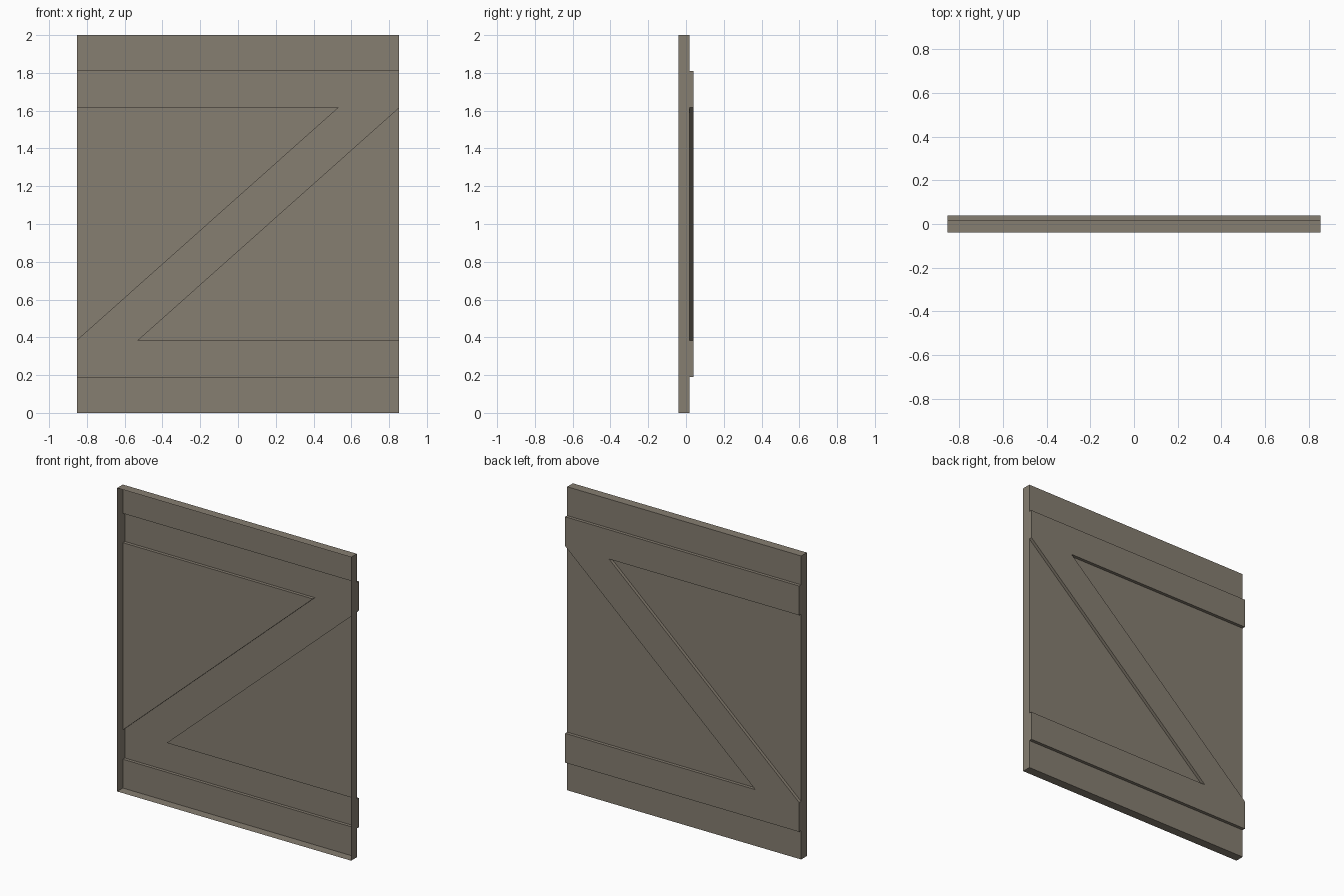
import bpy
import bmesh

cube = bpy.data.objects.get("Cube")
if cube:
    bpy.data.objects.remove(cube, do_unlink=True)

wood = bpy.data.materials.new("weathered_wood")
wood.use_nodes = True
colour = (0.24, 0.21, 0.165, 1)
wood.diffuse_color = colour
bsdf = wood.node_tree.nodes["Principled BSDF"]
bsdf.inputs["Base Color"].default_value = colour
bsdf.inputs["Roughness"].default_value = 0.9

W, H = 0.853, 2.0                       # half width, height
FRONT, PANEL, BACK = -0.04, 0.019, 0.04  # depth of rim, panel and brace
LOW, LOW_IN = 0.19, 0.383               # lower rail edges
HIGH, HIGH_IN = H - LOW, H - LOW_IN     # upper rail edges
TIP = 0.533                             # inner corner of the diagonal


def add_sheet(bm, outline, y):
    """Flat face looking backwards; the outline runs anticlockwise in x, z."""
    bm.faces.new([bm.verts.new((x, y, z)) for x, z in reversed(outline)])


def add_walls(bm, outline, y0, y1):
    """Outward facing walls along the outline."""
    for p, q in zip(outline, outline[1:] + outline[:1]):
        corners = ((q, y0), (p, y0), (p, y1), (q, y1))
        bm.faces.new([bm.verts.new((c[0], y, c[1])) for c, y in corners])


def finish(name, bm):
    bmesh.ops.remove_doubles(bm, verts=bm.verts[:], dist=0.0005)
    mesh = bpy.data.meshes.new(name)
    bm.to_mesh(mesh)
    bm.free()
    mesh.materials.append(wood)
    obj = bpy.data.objects.new(name, mesh)
    bpy.context.scene.collection.objects.link(obj)


def rectangle(z0, z1):
    return [(-W, z0), (W, z0), (W, z1), (-W, z1)]


# Door panel: open at the front, with a rim, its back cut out around the brace
panel = bmesh.new()
add_walls(panel, rectangle(0, H), FRONT, PANEL)
add_sheet(panel, rectangle(0, LOW), PANEL)
add_sheet(panel, rectangle(HIGH, H), PANEL)
add_sheet(panel, [(-W, HIGH_IN), (-W, LOW_IN), (TIP, HIGH_IN)], PANEL)
add_sheet(panel, [(W, LOW_IN), (W, HIGH_IN), (-TIP, LOW_IN)], PANEL)
finish("door_panel", panel)

# Raised brace: two rails joined by a diagonal, hollow from the front
half = [(-W, HIGH), (-W, HIGH_IN), (TIP, HIGH_IN), (-W, LOW_IN), (-W, LOW)]
outline = half + [(-x, H - z) for x, z in half]
brace = bmesh.new()
add_walls(brace, outline, PANEL, BACK)
add_sheet(brace, outline, BACK)
finish("door_brace", brace)
